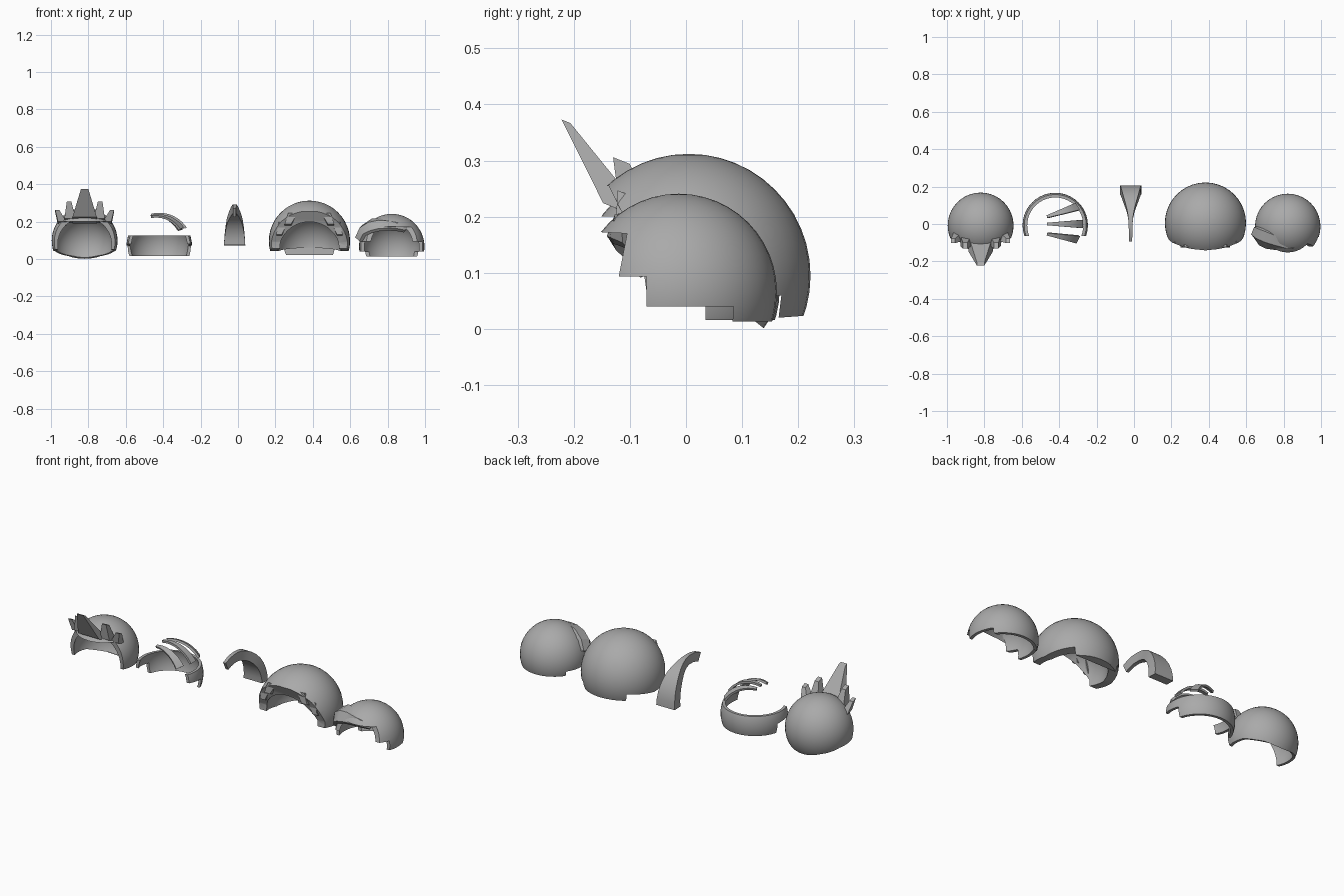
import bpy, bmesh, math
from mathutils import Vector

if bpy.data.objects.get("Cube"):
    bpy.data.objects.remove(bpy.data.objects["Cube"], do_unlink=True)

GREY = (0.4, 0.4, 0.4, 1)
hair = bpy.data.materials.new("hair grey")
hair.use_nodes = True
hair.diffuse_color = GREY
hair.node_tree.nodes["Principled BSDF"].inputs["Base Color"].default_value = GREY


def make(name, bm, smooth=True):
    bmesh.ops.recalc_face_normals(bm, faces=bm.faces)
    mesh = bpy.data.meshes.new(name)
    bm.to_mesh(mesh)
    bm.free()
    mesh.materials.append(hair)
    ob = bpy.data.objects.new(name, mesh)
    bpy.context.collection.objects.link(ob)
    if smooth:
        shade(ob)
    return ob


def shade(ob):
    bpy.ops.object.select_all(action='DESELECT')
    ob.select_set(True)
    bpy.context.view_layer.objects.active = ob
    bpy.ops.object.shade_smooth_by_angle(angle=math.radians(30))


def ball(name, center, radius):
    bm = bmesh.new()
    bmesh.ops.create_uvsphere(bm, u_segments=40, v_segments=24, radius=radius)
    bmesh.ops.translate(bm, verts=bm.verts, vec=center)
    return make(name, bm, False)


def shell(name, center, outer, inner_center, inner, profile):
    """Hollow ball, kept only inside a side profile of (y, z) points."""
    ob = ball(name, center, outer)
    hollow = ball(name + "_hollow", inner_center, inner)
    bm = bmesh.new()
    face = bm.faces.new([bm.verts.new((center[0] - 0.4, y, z)) for y, z in profile])
    new = bmesh.ops.extrude_face_region(bm, geom=[face])["geom"]
    bmesh.ops.translate(bm, vec=(0.8, 0, 0),
                        verts=[v for v in new if isinstance(v, bmesh.types.BMVert)])
    keep = make(name + "_profile", bm, False)
    for helper, operation in ((hollow, 'DIFFERENCE'), (keep, 'INTERSECT')):
        helper.hide_render = True
        mod = ob.modifiers.new(operation, 'BOOLEAN')
        mod.object, mod.operation, mod.solver = helper, operation, 'EXACT'
    bpy.context.view_layer.update()
    graph = bpy.context.evaluated_depsgraph_get()
    done = bpy.data.meshes.new_from_object(ob.evaluated_get(graph))
    ob.modifiers.clear()
    ob.data = done
    for helper in (hollow, keep):
        bpy.data.objects.remove(helper, do_unlink=True)
    shade(ob)


def strip(name, center, points, widths, thick, crown=0.0):
    """Lock of hair that follows points around a centre; crown lowers its edges."""
    bm = bmesh.new()
    center, points = Vector(center), [Vector(p) for p in points]
    rings = []
    for i, (p, w) in enumerate(zip(points, widths)):
        along = points[min(i + 1, len(points) - 1)] - points[max(i - 1, 0)]
        out = (p - center).normalized()
        side = along.cross(out).normalized() * w
        edge, inner = p - out * crown, p - out * thick
        rings.append([bm.verts.new(c) for c in
                      (p, edge - side, inner - side, inner + side, edge + side)])
    for a, b in zip(rings, rings[1:]):
        for k in range(5):
            n = (k + 1) % 5
            bm.faces.new((a[k], a[n], b[n], b[k]))
    bm.faces.new(rings[0])
    bm.faces.new(rings[-1])
    make(name, bm)


def spike(name, base, tip, base_size, tip_size):
    """Four-sided tapered block; sizes are (width, depth)."""
    bm = bmesh.new()
    rings = []
    for p, (w, d) in ((base, base_size), (tip, tip_size)):
        rings.append([bm.verts.new((p[0] + sx * w / 2, p[1] + sy * d / 2, p[2] - sy * d / 5))
                      for sx, sy in ((-1, -1), (1, -1), (1, 1), (-1, 1))])
    bm.faces.new(rings[0])
    bm.faces.new(rings[1])
    for k in range(4):
        n = (k + 1) % 4
        bm.faces.new((rings[0][k], rings[0][n], rings[1][n], rings[1][k]))
    make(name, bm, False)


# Spiky hair: cap and a crown of spikes
X1 = -0.82
shell("spiky_cap", (X1, -0.008, 0.098), 0.176, (X1, -0.008, 0.085), 0.158,
      [(-0.3, 0.2), (-0.085, 0.2), (-0.075, 0.1), (-0.068, 0.05), (0.04, 0.042),
       (0.09, 0.025), (0.12, 0.016), (0.14, 0), (0.17, 0.02), (0.3, 0.03), (0.3, 0.4), (-0.3, 0.4)])
spike("spiky_centre", (X1, -0.105, 0.207), (X1, -0.214, 0.37), (0.13, 0.085), (0.04, 0.016))
for sign, label in ((-1, "right"), (1, "left")):
    spike("spiky_middle_" + label, (X1 + sign * 0.078, -0.088, 0.205),
          (X1 + sign * 0.083, -0.115, 0.3), (0.06, 0.06), (0.025, 0.03))
    spike("spiky_outer_" + label, (X1 + sign * 0.12, -0.065, 0.19),
          (X1 + sign * 0.147, -0.09, 0.258), (0.045, 0.05), (0.022, 0.025))

# Balding hair: band around the back and three combed strands
X2 = -0.421
shell("balding_band", (X2, -0.008, 0.07), 0.175, (X2, -0.008, 0.07), 0.16,
      [(-0.065, 0.125), (-0.065, 0.08), (0.035, 0.07), (0.035, 0.016), (0.3, 0.016), (0.3, 0.125)])
for n, (y0, y1, reach) in enumerate(((0.04, 0.095, 0.175), (0, 0, 0.202), (-0.055, -0.085, 0.178))):
    path = []
    for k in range(9):
        t = k / 8
        dx = -0.045 + t * (reach - 0.01)
        y = y0 + (y1 - y0) * t
        path.append((X2 + dx, y, 0.07 + math.sqrt(0.177 ** 2 - dx * dx - y * y)))
    strip(f"balding_strand_{n + 1}", (X2, 0, 0.07), path,
          [0.007 + 0.015 * k / 8 for k in range(9)], 0.012)

# Mohawk: a crest that narrows toward the front
X3 = -0.018
angles = [math.radians(-2 + 119 * k / 12) for k in range(13)]
strip("mohawk_crest", (X3, 0, 0.08),
      [(X3, 0.207 * math.cos(a), 0.08 + 0.212 * math.sin(a)) for a in angles],
      [0.057, 0.055, 0.052, 0.048, 0.043, 0.036, 0.028, 0.02, 0.014, 0.011, 0.01, 0.009, 0.008],
      0.05)

# Bowl hair: thick shell with a stepped fringe
X4 = 0.382
shell("bowl_cap", (X4, 0.005, 0.095), 0.217, (X4, -0.005, 0.065), 0.17,
      [(-0.3, 0.258), (-0.138, 0.255), (-0.11, 0.2), (-0.09, 0.14), (-0.068, 0.09), (-0.068, 0.055),
       (0.03, 0.042), (0.17, 0.06), (0.165, 0.02), (0.3, 0.03), (0.3, 0.4), (-0.3, 0.4)])
for sign, label in ((-1, "right"), (1, "left")):
    spike("bowl_inner_lock_" + label, (X4 + sign * 0.088, -0.097, 0.237),
          (X4 + sign * 0.115, -0.105, 0.18), (0.05, 0.05), (0.035, 0.04))
    spike("bowl_outer_lock_" + label, (X4 + sign * 0.14, -0.073, 0.188),
          (X4 + sign * 0.162, -0.083, 0.125), (0.05, 0.05), (0.03, 0.035))

# Swept hair: cap and a side-swept fringe that bulges toward its right temple
X5 = 0.822
shell("swept_cap", (X5, -0.013, 0.066), 0.175, (X5, -0.013, 0.06), 0.158,
      [(-0.3, 0.18), (-0.105, 0.17), (-0.12, 0.093), (-0.07, 0.093), (-0.07, 0.04),
       (0.085, 0.04), (0.083, 0.013), (0.3, 0.013), (0.3, 0.4), (-0.3, 0.4)])
sweep = [(-50, 40, 0.172), (-75, 47, 0.176), (-100, 50, 0.18), (-125, 49, 0.187),
         (-146, 41, 0.199), (-160, 29, 0.209), (-168, 14, 0.206)]
strip("swept_fringe", (X5, -0.013, 0.066),
      [Vector((X5, -0.013, 0.066)) + r * Vector((
          math.cos(math.radians(a)) * math.cos(math.radians(e)),
          math.sin(math.radians(a)) * math.cos(math.radians(e)),
          math.sin(math.radians(e)))) for a, e, r in sweep],
      [0.015, 0.026, 0.036, 0.047, 0.054, 0.05, 0.038], 0.038, 0.02)
